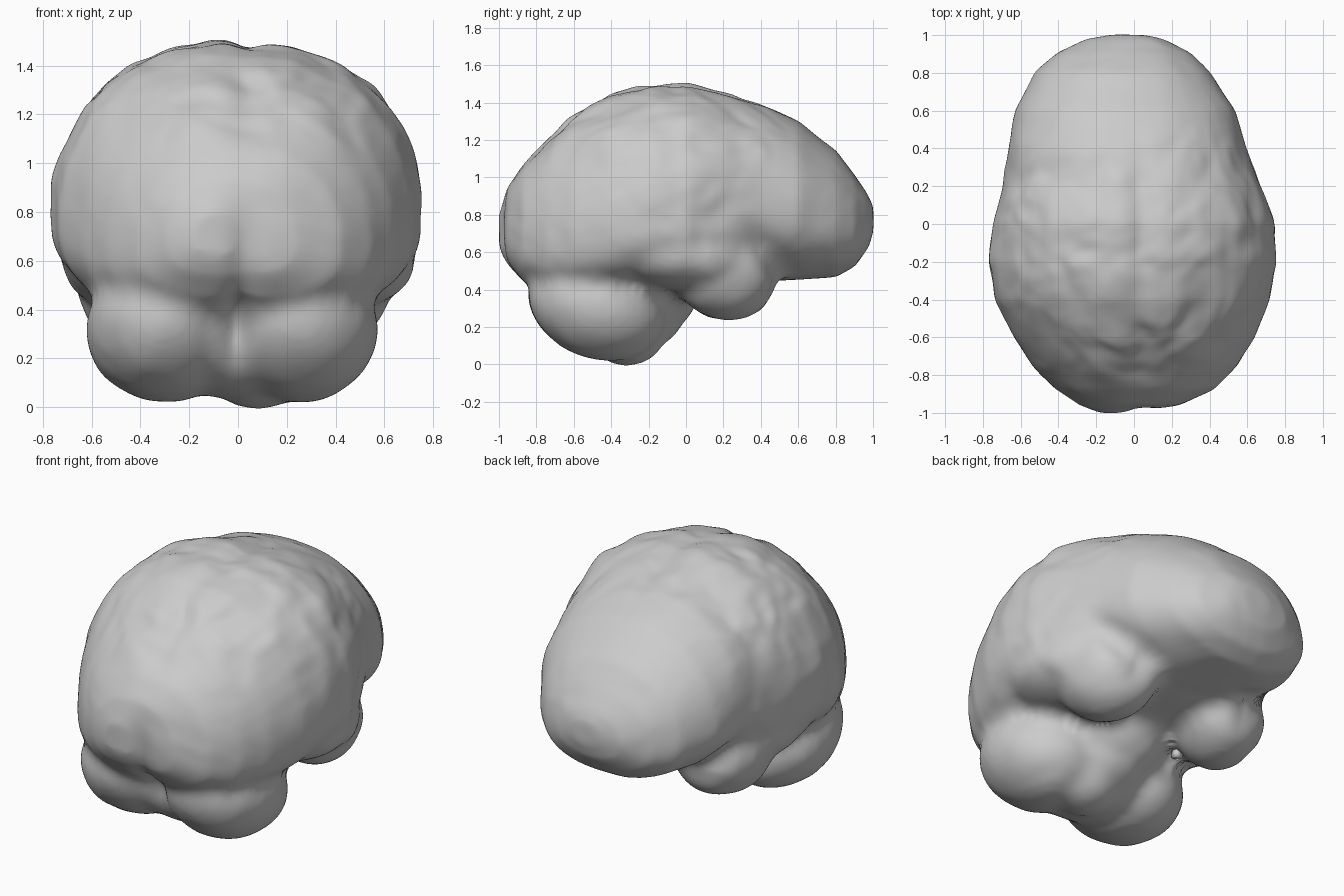
import bpy, bmesh, math
from mathutils import Matrix, noise

cube = bpy.data.objects.get("Cube")
if cube:
    bpy.data.objects.remove(cube, do_unlink=True)

grey = bpy.data.materials.new("brain grey")
grey.use_nodes = True
TONE = (0.6, 0.6, 0.6, 1)
grey.diffuse_color = TONE
grey.node_tree.nodes["Principled BSDF"].inputs["Base Color"].default_value = TONE


def power(v, e):
    return math.copysign(abs(v) ** e, v)


def bump(v, width):
    return math.exp(-(v / width) ** 2)


def ramp(v, low, high):
    t = min(max((v - low) / (high - low), 0), 1)
    return t * t * (3 - 2 * t)


def ellipsoid(bm, centre, radii, tilt=0, turn=0):
    m = (Matrix.Translation(centre) @ Matrix.Rotation(turn, 4, 'Z')
         @ Matrix.Rotation(tilt, 4, 'X') @ Matrix.Diagonal((*radii, 1)))
    bmesh.ops.create_icosphere(bm, subdivisions=4, radius=1, matrix=m)


def loft(bm, stations, sides=40):
    """Skin rounded sections given as (y, right x, left x, top, bottom)."""
    rings = []
    for y, x0, x1, top, bottom in stations:
        mid, half = (x0 + x1) / 2, (x1 - x0) / 2
        # The frontal lobe is rounder underneath than the rest
        frontal = ramp(y, 0.1, 0.5)
        zc = bottom + (0.36 + 0.06 * frontal) * (top - bottom)
        ring = []
        for i in range(sides):
            a = math.tau * i / sides
            c, s = math.cos(a), math.sin(a)
            e = 2 / 2.15 if s > 0 else 2 / (2.8 - 0.6 * frontal)
            h = top - zc if s > 0 else zc - bottom
            ring.append(bm.verts.new((mid + half * power(c, e), y, zc + h * power(s, e))))
        rings.append(ring)
    for a, b in zip(rings, rings[1:]):
        for i in range(sides):
            j = (i + 1) % sides
            bm.faces.new((a[i], a[j], b[j], b[i]))
    bm.faces.new(rings[0])
    bm.faces.new(rings[-1])
    bmesh.ops.recalc_face_normals(bm, faces=bm.faces)


def fuse(name, bm, relief, fillet=0.045):
    """Melt the solids into one skin with rounded creases, then press relief into it."""
    mesh = bpy.data.meshes.new(name)
    bm.to_mesh(mesh)
    bm.free()
    ob = bpy.data.objects.new(name, mesh)
    bpy.context.collection.objects.link(ob)
    swell = ob.modifiers.new("swell", 'DISPLACE')
    swell.strength, swell.mid_level = fillet, 0
    remesh = ob.modifiers.new("melt", 'REMESH')
    remesh.mode = 'VOXEL'
    remesh.voxel_size = 0.022
    soft = ob.modifiers.new("soften", 'SMOOTH')
    soft.factor, soft.iterations = 0.5, 14
    shrink = ob.modifiers.new("shrink", 'DISPLACE')
    shrink.strength, shrink.mid_level = 0.008 - fillet, 0
    graph = bpy.context.evaluated_depsgraph_get()
    skin = bpy.data.meshes.new_from_object(ob.evaluated_get(graph))
    ob.modifiers.clear()
    ob.data = skin
    skin.name = name
    moves = [v.normal * relief(v.co) for v in skin.vertices]
    for v, d in zip(skin.vertices, moves):
        v.co += d
    skin.materials.clear()
    skin.materials.append(grey)
    for p in skin.polygons:
        p.use_smooth = True


# Cerebrum: sections from the occipital pole to the frontal pole
STATIONS = [
    (-0.99, -0.18, 0.00, 0.80, 0.62), (-0.95, -0.29, 0.24, 0.94, 0.54),
    (-0.87, -0.41, 0.42, 1.06, 0.45), (-0.75, -0.53, 0.54, 1.19, 0.38),
    (-0.6, -0.63, 0.63, 1.33, 0.36), (-0.4, -0.73, 0.71, 1.44, 0.38),
    (-0.2, -0.765, 0.75, 1.49, 0.42), (0, -0.745, 0.745, 1.50, 0.42),
    (0.2, -0.69, 0.67, 1.45, 0.43), (0.4, -0.66, 0.59, 1.39, 0.45),
    (0.6, -0.62, 0.53, 1.295, 0.46), (0.8, -0.52, 0.40, 1.135, 0.475),
    (0.9, -0.41, 0.30, 1.01, 0.53), (0.97, -0.25, 0.16, 0.90, 0.63),
    (0.995, -0.12, 0.06, 0.84, 0.71)]
bm = bmesh.new()
loft(bm, STATIONS)

for side in (-1, 1):
    # Temporal lobe, its tip turned inward, with its tail under the hemisphere
    ellipsoid(bm, (side * 0.39 - 0.02, 0.22, 0.52), (0.24, 0.30, 0.275), -0.1, side * 0.3)
    ellipsoid(bm, (side * 0.46, -0.02, 0.60), (0.25, 0.40, 0.20), -0.15, side * 0.12)
    # Cerebellar lobe, leaning back toward the top
    ellipsoid(bm, (side * 0.28 - 0.025, -0.475, 0.315), (0.31, 0.37, 0.275), -0.35)
# Bridge between the cerebellar lobes
ellipsoid(bm, (0, -0.43, 0.28), (0.34, 0.33, 0.23), -0.3)
# Brainstem, leaning up and away from the cerebellum
ellipsoid(bm, (0.08, -0.32, 0.21), (0.23, 0.22, 0.21))
ellipsoid(bm, (0.03, -0.22, 0.30), (0.24, 0.21, 0.21))
ellipsoid(bm, (0.01, -0.13, 0.41), (0.28, 0.19, 0.22))


def brain_relief(p):
    # Winding folds, strongest over the crown and the flanks
    q = p * 4.5 + 0.5 * noise.noise_vector(p * 3)
    folds = noise.noise(q) + 0.4 * noise.noise(q * 2)
    crown = ramp(p.z, 0.95, 1.3) * (1 - ramp(p.y, 0.2, 0.6))
    flank = ramp(abs(p.x), 0.45, 0.65) * bump(p.y - 0.1, 0.4)
    d = folds * (0.005 + 0.015 * crown + 0.007 * flank)
    # Long fissure between the hemispheres, running down the cerebellum
    back = ramp(-p.y, 0.75, 0.9) * bump(p.z - 0.6, 0.2)
    cleft = ramp(-p.y, 0.55, 0.7) * bump(p.z - 0.3, 0.14)
    d -= bump(p.x - 0.03, 0.07) * (0.02 * crown + 0.03 * back)
    d -= 0.06 * bump(p.x + 0.01, 0.05) * cleft
    # Side fissure between frontal and temporal lobes
    t = min(max((p.z - 0.45) / 0.35, 0), 1)
    d -= (0.05 * (1 - t) * bump(p.y - 0.53 + 0.2 * t, 0.08)
          * ramp(abs(p.x), 0.2, 0.4))
    return d


fuse("brain", bm, brain_relief)
